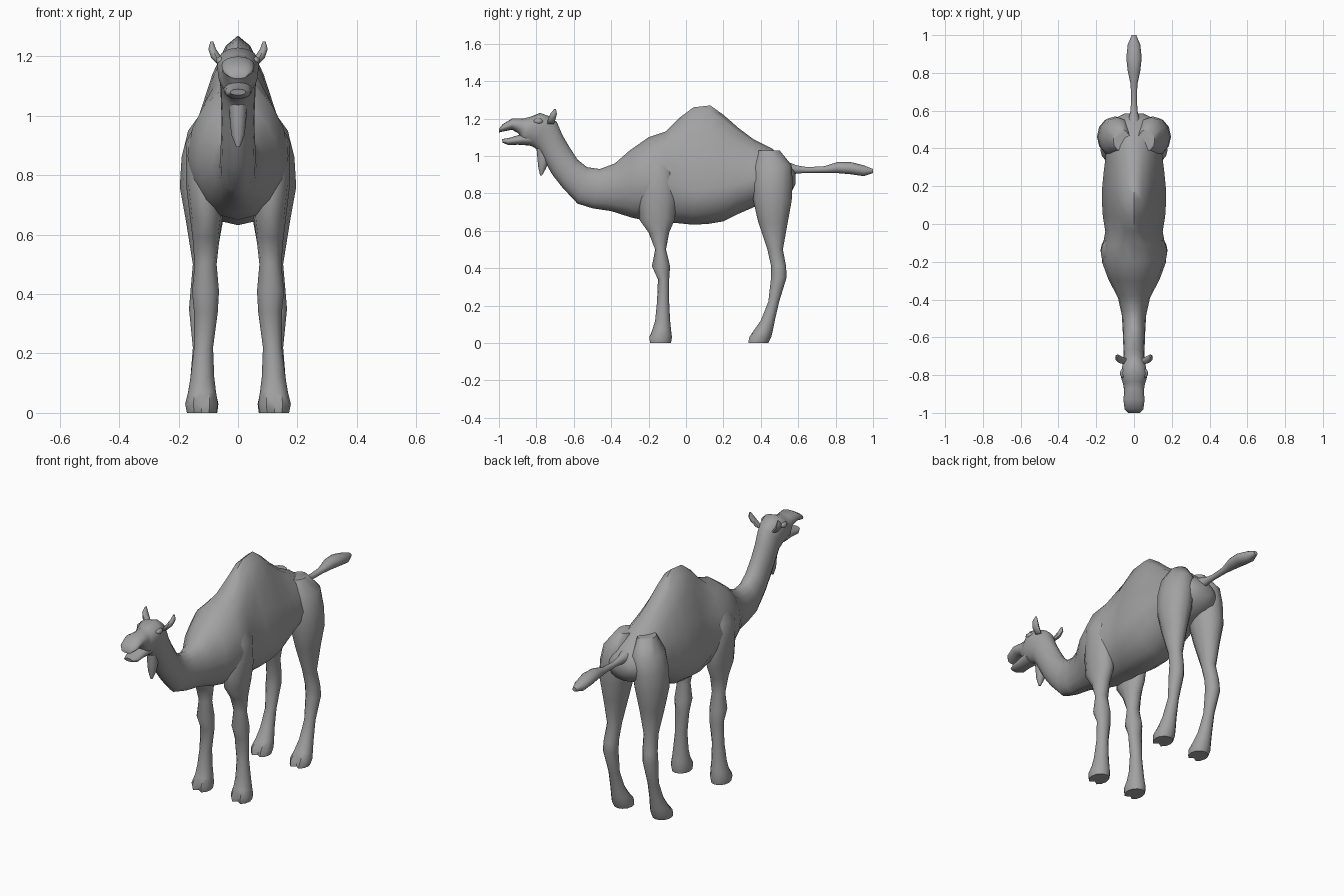
import bpy, bmesh, math
from mathutils import Vector

default_cube = bpy.data.objects.get("Cube")
if default_cube:
    bpy.data.objects.remove(default_cube, do_unlink=True)

# One plain grey for the whole animal
grey = bpy.data.materials.new("warm_grey")
grey.use_nodes = True
colour = (0.36, 0.36, 0.36, 1)
grey.diffuse_color = colour
shader = next(n for n in grey.node_tree.nodes if n.type == "BSDF_PRINCIPLED")
shader.inputs["Base Color"].default_value = colour


def finish(name, mesh_builder):
    """Turn a bmesh into a smooth-shaded object with the shared material."""
    bmesh.ops.recalc_face_normals(mesh_builder, faces=mesh_builder.faces[:])
    mesh = bpy.data.meshes.new(name)
    mesh_builder.to_mesh(mesh)
    mesh_builder.free()
    mesh.materials.append(grey)
    part = bpy.data.objects.new(name, mesh)
    bpy.context.collection.objects.link(part)
    bpy.ops.object.select_all(action="DESELECT")
    part.select_set(True)
    bpy.context.view_layer.objects.active = part
    bpy.ops.object.shade_smooth_by_angle(angle=math.radians(50))
    return part


def oval(upper, lower, half_width, widest=0.5, sides=16, notch=0.0):
    """Ring between two points; a low widest point also narrows the upper half."""
    middle = lower.lerp(upper, widest)
    narrowing = 2 * (0.5 - widest)
    ring = []
    for step in range(sides):
        angle = math.tau * step / sides
        along, across = math.cos(angle), math.sin(angle)
        reach = (upper - middle) if along > 0 else (middle - lower)
        point = middle + reach * along
        point.x += half_width * across * (1 - narrowing * max(along, 0))
        if notch and step == sides // 2:
            point.y += notch
        ring.append(point)
    return ring


def loft(name, rings, mirrored=False):
    """Skin a row of rings and close both ends."""
    for sign, prefix in ((1, "left_"), (-1, "right_")) if mirrored else ((1, ""),):
        bm = bmesh.new()
        rows = [[bm.verts.new((p.x * sign, p.y, p.z)) for p in ring] for ring in rings]
        for first, second in zip(rows, rows[1:]):
            for i in range(len(first)):
                j = (i + 1) % len(first)
                bm.faces.new((first[i], first[j], second[j], second[i]))
        bm.faces.new(rows[0])
        bm.faces.new(rows[-1])
        finish(prefix + name, bm)


def spine(name, sections):
    """Centred part: upper y, z, lower y, z, half width, widest fraction."""
    loft(name, [oval(Vector((0, yu, zu)), Vector((0, yl, zl)), w, f)
                for yu, zu, yl, zl, w, f in sections])


def leg(name, sections):
    """Paired part: height, front y, back y, inner x, outer x; toes are cloven."""
    rings = []
    for z, front, back, inner, outer in sections:
        x = (inner + outer) / 2
        rings.append(oval(Vector((x, back, z)), Vector((x, front, z)),
                          (outer - inner) / 2, sides=12,
                          notch=0.025 if z < 0.05 else 0.0))
    loft(name, rings, mirrored=True)


# Torso with hump, running forward into neck, skull and upper jaw
torso = [
    (.585, .91, .585, .85, .05, .5), (.55, .96, .56, .80, .11, .5),
    (.46, 1.04, .47, .76, .14, .45), (.36, 1.09, .36, .725, .15, .4),
    (.28, 1.15, .28, .69, .16, .35), (.2, 1.22, .2, .65, .168, .32),
    (.13, 1.27, .12, .637, .17, .3), (.04, 1.26, .04, .632, .165, .3),
    (-.04, 1.2, -.04, .64, .152, .35), (-.11, 1.13, -.11, .645, .165, .45),
    (-.2, 1.1, -.2, .65, .17, .48), (-.3, 1.03, -.29, .67, .135, .5),
]
neck = [
    (-.38, .96, -.4, .705, .085, .5), (-.46, .93, -.5, .72, .065, .5),
    (-.53, .94, -.58, .745, .06, .5), (-.58, .98, -.66, .83, .058, .5),
    (-.625, 1.05, -.715, .9, .055, .5), (-.66, 1.11, -.755, .97, .057, .5),
]
head = [
    (-.69, 1.18, -.79, 1.03, .06, .5), (-.725, 1.21, -.82, 1.05, .064, .55),
    (-.78, 1.23, -.85, 1.06, .07, .6), (-.83, 1.21, -.88, 1.07, .056, .5),
    (-.87, 1.2, -.895, 1.12, .052, .5), (-.93, 1.2, -.93, 1.14, .056, .5),
    (-.98, 1.17, -.98, 1.13, .05, .5), (-1, 1.145, -1, 1.125, .03, .5),
]
spine("body_neck_and_head", torso + neck + head)

spine("lower_jaw", [
    (-.83, 1.13, -.83, 1.055, .05, .5), (-.9, 1.11, -.9, 1.06, .044, .5),
    (-.95, 1.095, -.95, 1.058, .042, .5), (-.985, 1.09, -.98, 1.07, .026, .5),
])

# Tuft of hair under the throat
spine("beard", [
    (-.73, 1.02, -.8, 1.05, .03, .5), (-.735, .97, -.795, .99, .027, .5),
    (-.75, .93, -.79, .94, .022, .5), (-.77, .895, -.78, .895, .006, .5),
])

spine("tail", [
    (.54, .97, .54, .89, .035, .5), (.59, .95, .59, .905, .02, .5),
    (.65, .94, .65, .91, .015, .5), (.74, .945, .74, .91, .018, .5),
    (.81, .967, .81, .908, .033, .5), (.88, .967, .88, .902, .041, .5),
    (.95, .95, .95, .892, .033, .5), (1, .93, 1, .908, .012, .5),
])

leg("front_leg", [
    (0, -.2, -.08, .073, .172), (.03, -.205, -.075, .068, .178),
    (.07, -.18, -.08, .074, .168), (.12, -.165, -.085, .08, .16),
    (.22, -.155, -.09, .084, .148), (.34, -.15, -.09, .068, .148),
    (.41, -.182, -.085, .064, .155), (.5, -.165, -.107, .072, .146),
    (.59, -.2, -.09, .062, .153), (.66, -.25, -.06, .052, .162),
    (.77, -.25, -.05, .05, .175), (.91, -.235, -.07, .06, .176),
    (1.02, -.2, -.11, .07, .12),
])

leg("hind_leg", [
    (0, .325, .44, .07, .172), (.03, .33, .455, .066, .178),
    (.07, .365, .465, .075, .168), (.12, .4, .475, .085, .16),
    (.22, .44, .498, .093, .152), (.35, .455, .538, .085, .165),
    (.41, .455, .535, .082, .16), (.5, .435, .518, .077, .152),
    (.65, .385, .545, .05, .176), (.76, .36, .565, .025, .196),
    (.86, .352, .57, .01, .19), (.95, .358, .565, .01, .168),
    (1.03, .385, .5, .02, .11),
])


def ear_ring(x, y, z, depth, width):
    """Flat upright oval for the ear."""
    return oval(Vector((x, y + depth, z)), Vector((x, y - depth, z)), width, sides=8)


loft("ear", [
    ear_ring(.05, -.725, 1.17, .018, .014), ear_ring(.072, -.718, 1.195, .02, .018),
    ear_ring(.087, -.708, 1.225, .018, .013), ear_ring(.088, -.7, 1.25, .005, .005),
], mirrored=True)

# Heavy brows over the eyes
for side, label in ((1, "left"), (-1, "right")):
    bm = bmesh.new()
    bmesh.ops.create_icosphere(bm, subdivisions=2, radius=0.02)
    bmesh.ops.scale(bm, vec=(0.8, 1.3, 0.8), verts=bm.verts[:])
    bmesh.ops.translate(bm, vec=(side * 0.058, -0.79, 1.185), verts=bm.verts[:])
    finish(label + "_eye", bm)
